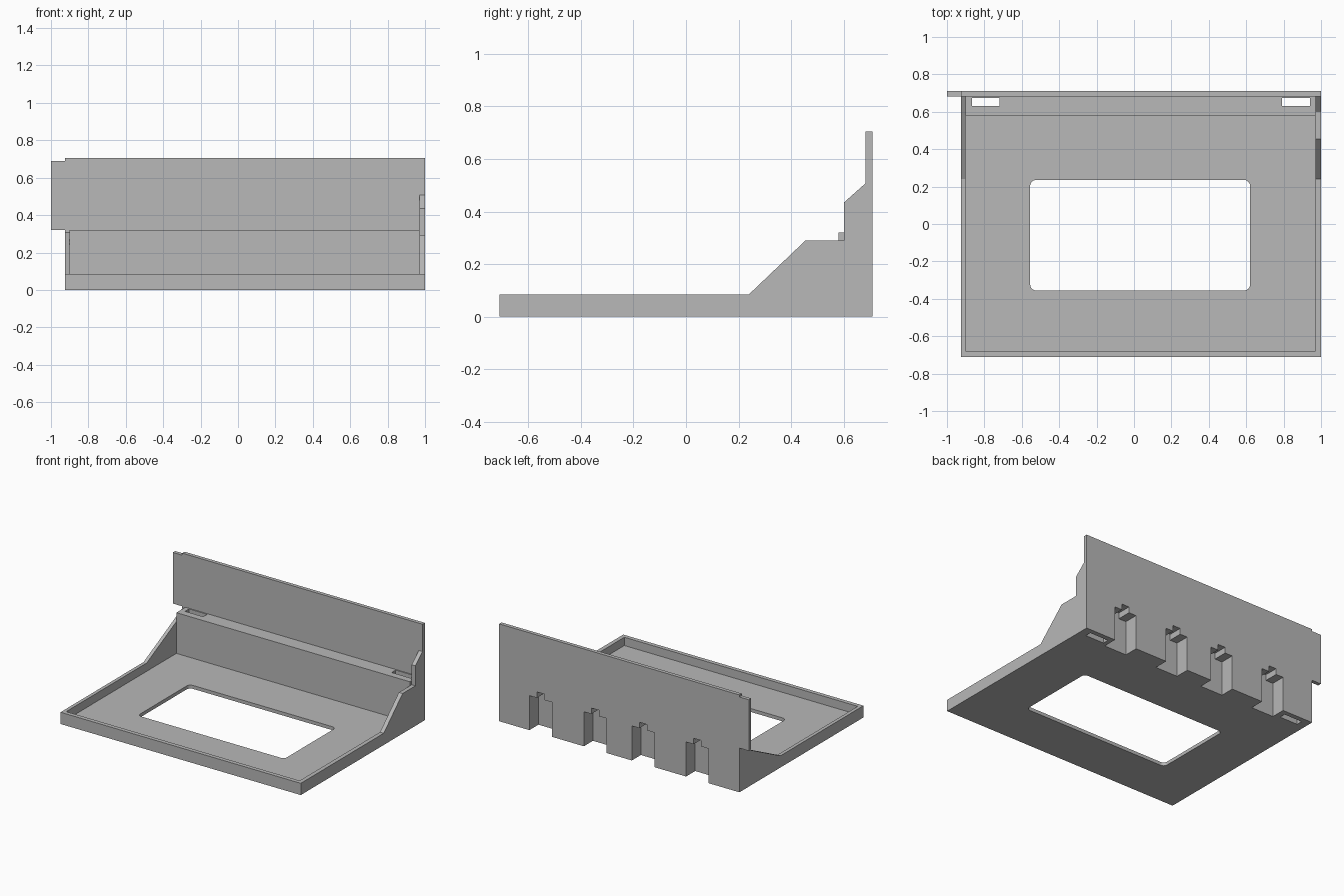
import bpy
import bmesh
from math import cos, sin, radians
from mathutils import Vector

old = bpy.data.objects.get("Cube")
if old:
    bpy.data.objects.remove(old, do_unlink=True)

grey = bpy.data.materials.new("light_grey")
grey.use_nodes = True
colour = (0.48, 0.48, 0.48, 1)
grey.diffuse_color = colour
grey.node_tree.nodes["Principled BSDF"].inputs["Base Color"].default_value = colour


def add_prism(bm, outline, axis, start, end):
    """Extrude a 2D outline along an axis; the outline holds the other two coordinates in order."""
    points = []
    for a, b in outline:
        p = [a, b]
        p.insert(axis, start)
        points.append(bm.verts.new(p))
    face = bm.faces.new(points)
    made = bmesh.ops.extrude_face_region(bm, geom=[face])["geom"]
    shift = Vector((0, 0, 0))
    shift[axis] = end - start
    bmesh.ops.translate(bm, vec=shift, verts=[v for v in made if isinstance(v, bmesh.types.BMVert)])


def make_object(name, prisms):
    bm = bmesh.new()
    for prism in prisms:
        add_prism(bm, *prism)
    bmesh.ops.recalc_face_normals(bm, faces=bm.faces)
    mesh = bpy.data.meshes.new(name)
    bm.to_mesh(mesh)
    bm.free()
    mesh.materials.append(grey)
    obj = bpy.data.objects.new(name, mesh)
    bpy.context.collection.objects.link(obj)
    return obj


def rounded_rectangle(x0, x1, y0, y1, r):
    corners = [(x1 - r, y1 - r), (x0 + r, y1 - r), (x0 + r, y0 + r), (x1 - r, y0 + r)]
    return [(cx + r * cos(radians(90 * i + 15 * k)), cy + r * sin(radians(90 * i + 15 * k)))
            for i, (cx, cy) in enumerate(corners) for k in range(7)]


def rectangle(x0, x1, y0, y1):
    return [(x0, y0), (x1, y0), (x1, y1), (x0, y1)]


LEFT, RIGHT = 1.0, -0.925          # outer sides
LEFT_IN, RIGHT_IN = 0.97, -0.9     # inner sides of the walls
BACK, PANEL = 0.71, 0.683
RIM, LEDGE, TOP = 0.085, 0.32, 0.705

# Tray floor, front rim, ledge and upright panel share one section
section = [(-BACK, 0), (BACK, 0), (BACK, TOP), (PANEL, TOP), (PANEL, LEDGE), (0.58, LEDGE),
           (0.58, 0.025), (-0.68, 0.025), (-0.68, RIM), (-BACK, RIM)]
tray = make_object("tray_and_back_panel", [(section, 0, RIGHT_IN, LEFT_IN)])

# Side walls
left_profile = [(-BACK, 0), (BACK, 0), (BACK, TOP), (PANEL, TOP), (PANEL, 0.507), (0.602, 0.435),
                (0.602, 0.29), (0.455, 0.29), (0.24, RIM), (-BACK, RIM)]
make_object("left_wall", [(left_profile, 0, LEFT_IN, LEFT)])
right_profile = [(-BACK, 0), (BACK, 0), (BACK, TOP), (PANEL, TOP), (PANEL, 0.307), (0.24, RIM), (-BACK, RIM)]
make_object("right_wall", [(right_profile, 0, RIGHT, RIGHT_IN)])

# Tab at the side of the panel
make_object("panel_tab", [(rectangle(PANEL, BACK, LEDGE, 0.69), 0, -1, RIGHT)])

# Cutter: window, ledge slots and stepped notches in the back
cuts = [(rounded_rectangle(-0.555, 0.62, -0.355, 0.235, 0.03), 2, -0.1, 0.1)]
for x0, x1 in ((-0.865, -0.72), (0.79, 0.94)):
    cuts.append((rectangle(x0, x1, 0.63, 0.675), 2, -0.1, 0.5))
for c in (0.668, 0.231, -0.153, -0.588):
    half = [(0.09, -0.1), (0.09, 0.25), (0.03, 0.25), (0.03, 0.293)]
    notch = [(c + x, z) for x, z in half] + [(c - x, z) for x, z in reversed(half)]
    cuts.append((notch, 1, 0.606, 0.9))
cutter = make_object("opening_cutter", cuts)
cutter.hide_render = True

boolean = tray.modifiers.new("openings", "BOOLEAN")
boolean.operation = "DIFFERENCE"
boolean.solver = "EXACT"
boolean.object = cutter

# Apply the cut and discard the cutter
bpy.context.view_layer.update()
evaluated = tray.evaluated_get(bpy.context.evaluated_depsgraph_get())
result = bpy.data.meshes.new_from_object(evaluated)
tray.modifiers.clear()
tray.data = result
bpy.data.objects.remove(cutter, do_unlink=True)
